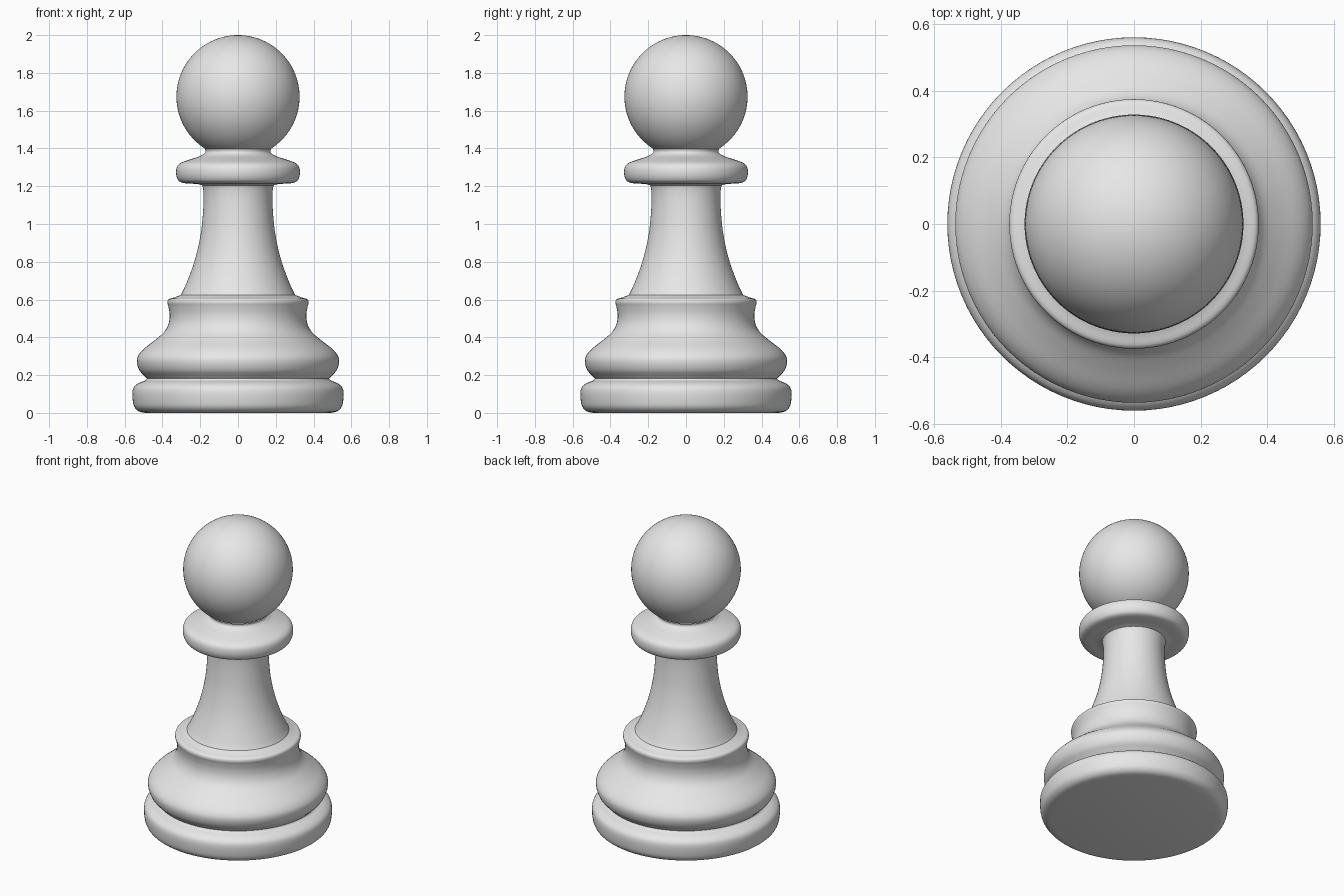
import bpy, bmesh, math

if "Cube" in bpy.data.objects:
    bpy.data.objects.remove(bpy.data.objects["Cube"])

SEG = 96
mat = bpy.data.materials.new("light_grey")
mat.diffuse_color = (0.8, 0.8, 0.8, 1)
mat.use_nodes = True
mat.node_tree.nodes["Principled BSDF"].inputs["Base Color"].default_value = mat.diffuse_color


def smooth_profile(pts, n=5):
    """Catmull-Rom curve through (radius, height) points."""
    out = []
    p = [pts[0]] + pts + [pts[-1]]
    for i in range(1, len(p) - 2):
        for k in range(n):
            t = k / n
            out.append(tuple(
                0.5 * (2 * b + (c - a) * t + (2 * a - 5 * b + 4 * c - d) * t * t
                       + (3 * b - a - 3 * c + d) * t ** 3)
                for a, b, c, d in zip(p[i - 1], p[i], p[i + 1], p[i + 2])))
    out.append(pts[-1])
    return out


def lathe(name, profile, close_bottom=False, tip=None):
    """Revolve a profile round z, with optional floor and top point."""
    bm = bmesh.new()
    rings = [[bm.verts.new((r * math.cos(2 * math.pi * i / SEG),
                            r * math.sin(2 * math.pi * i / SEG), z))
              for i in range(SEG)] for r, z in profile]
    for lo, hi in zip(rings, rings[1:]):
        for i in range(SEG):
            j = (i + 1) % SEG
            bm.faces.new((lo[i], lo[j], hi[j], hi[i]))
    if close_bottom:
        bm.faces.new(rings[0][::-1])
    if tip is not None:
        top = bm.verts.new((0, 0, tip))
        for i in range(SEG):
            bm.faces.new((rings[-1][i], rings[-1][(i + 1) % SEG], top))
    me = bpy.data.meshes.new(name)
    bm.to_mesh(me)
    bm.free()
    me.materials.append(mat)
    ob = bpy.data.objects.new(name, me)
    bpy.context.collection.objects.link(ob)
    bpy.ops.object.select_all(action='DESELECT')
    ob.select_set(True)
    bpy.context.view_layer.objects.active = ob
    bpy.ops.object.shade_smooth_by_angle(angle=math.radians(40))


# foot disc
lathe("foot", smooth_profile([
    (0.49, 0.0), (0.525, 0.008), (0.548, 0.03), (0.557, 0.065), (0.559, 0.11),
    (0.55, 0.138), (0.525, 0.158), (0.49, 0.172), (0.482, 0.182)]), close_bottom=True)

# rounded belly rising to a rim
lathe("belly", smooth_profile([
    (0.482, 0.182), (0.495, 0.195), (0.522, 0.225), (0.535, 0.265), (0.53, 0.30),
    (0.50, 0.338), (0.44, 0.385), (0.39, 0.43), (0.367, 0.475), (0.362, 0.52),
    (0.368, 0.56), (0.374, 0.585), (0.366, 0.602), (0.335, 0.612), (0.303, 0.625)]))

# flared stem
lathe("stem", smooth_profile([
    (0.303, 0.625), (0.285, 0.66), (0.25, 0.745), (0.22, 0.84), (0.197, 0.95),
    (0.186, 1.05), (0.182, 1.13), (0.184, 1.18), (0.189, 1.205)]))

# collar under the head
lathe("collar", smooth_profile([
    (0.189, 1.205), (0.22, 1.212), (0.275, 1.215), (0.308, 1.224), (0.323, 1.245),
    (0.328, 1.275), (0.322, 1.305), (0.30, 1.325), (0.25, 1.343), (0.20, 1.36),
    (0.174, 1.378), (0.174, 1.396)]))

# ball head
R, CZ = 0.326, 1.674
start = math.asin((1.396 - CZ) / R)
N = 40
lathe("head", [(R * math.cos(start + (math.pi / 2 - start) * k / N),
                CZ + R * math.sin(start + (math.pi / 2 - start) * k / N))
               for k in range(N)], tip=2.0)
